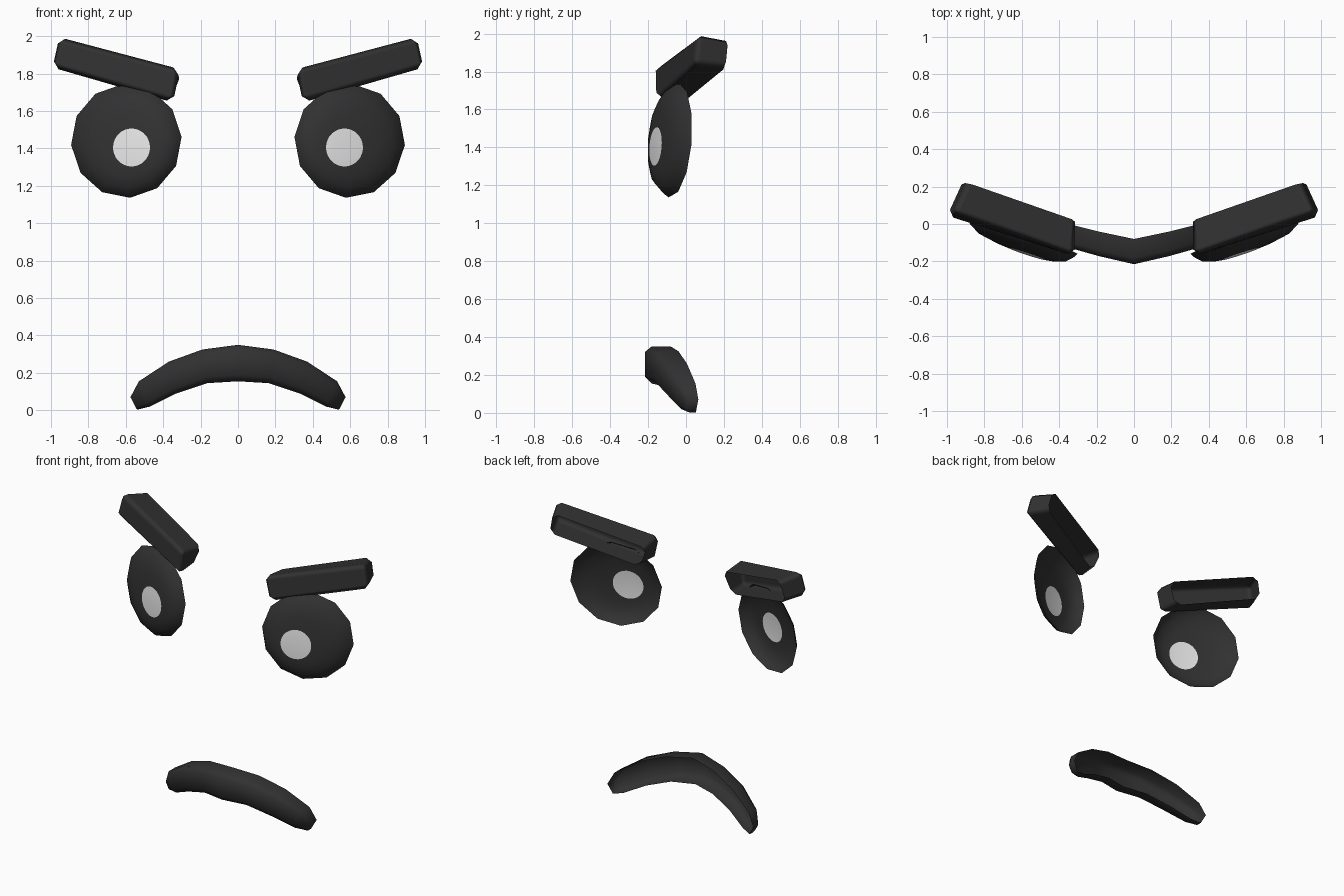
import bpy, math
from mathutils import Vector

if "Cube" in bpy.data.objects:
    bpy.data.objects.remove(bpy.data.objects["Cube"])


def material(name, value):
    m = bpy.data.materials.new(name)
    m.diffuse_color = (value, value, value, 1)
    m.use_nodes = True
    m.node_tree.nodes["Principled BSDF"].inputs["Base Color"].default_value = m.diffuse_color
    return m


BLACK = material("soft black", 0.031)
WHITE = material("pupil white", 0.8)


def part(name, verts, faces, mats, bevel=0):
    """Right-hand half, smooth shaded and mirrored across x = 0."""
    me = bpy.data.meshes.new(name)
    me.from_pydata([tuple(v) for v in verts], [], faces)
    for m in mats:
        me.materials.append(m)
    me.shade_smooth()
    ob = bpy.data.objects.new(name, me)
    bpy.context.collection.objects.link(ob)
    if bevel:
        b = ob.modifiers.new("Bevel", 'BEVEL')
        b.width, b.segments, b.limit_method = bevel, 1, 'ANGLE'
        b.harden_normals = True
    mir = ob.modifiers.new("Mirror", 'MIRROR')
    mir.merge_threshold = 0.001
    return ob


# Eyes: open-backed twelve-sided domes with a round pupil cut into the front
yaw = math.radians(18)
origin = Vector((0.597, -0.065, 1.44))
u = Vector((math.cos(yaw), math.sin(yaw), 0))
v = Vector((0, 0.065, 1)).normalized()
n = v.cross(u).normalized()
if n.y > 0:
    n = -n
SEG = 24
profile = [(0.305, 0), (0.285, 0.025), (0.24, 0.057), (0.17, 0.072), (0.102, 0.08)]
verts, faces = [], []
for r, d in profile:
    f = (0.305 - r) / (0.305 - 0.102)
    for i in range(SEG):
        a = math.radians(-4) + math.tau * i / SEG
        flat = math.cos(math.pi / 12) if i % 2 else 1.0
        rr = r * (flat + (1 - flat) * f)
        x = rr * math.cos(a) * 1.02 - 0.055 * f
        z = rr * math.sin(a) - 0.04 * f
        verts.append(origin + u * x + v * z + n * d)
for k in range(len(profile) - 1):
    for i in range(SEG):
        j = (i + 1) % SEG
        faces.append((k * SEG + i, k * SEG + j, (k + 1) * SEG + j, (k + 1) * SEG + i))
last = (len(profile) - 1) * SEG
faces.append(tuple(range(last, last + SEG)))
eye = part("eyes", verts, faces, [BLACK, WHITE])
eye.data.polygons[len(faces) - 1].material_index = 1

# Eyebrows: slanted bevelled boxes, open at the back
inner = [(0.315, -0.172, 1.83), (0.34, -0.165, 1.645), (0.365, 0.0, 1.65), (0.302, 0.015, 1.80)]
outer = [(0.97, 0.06, 2.0), (1.005, 0.04, 1.835), (0.93, 0.208, 1.82), (0.895, 0.222, 1.97)]
part("eyebrows", inner + outer,
     [(0, 1, 5, 4),      # front
      (0, 4, 7, 3),      # top
      (1, 2, 6, 5),      # bottom
      (0, 3, 2, 1),      # inner end
      (4, 5, 6, 7)],     # outer end
     [BLACK], bevel=0.034)

# Mouth: curved frowning band, open at the back
# stations: top x, top z, bottom x, bottom z, front y, back y
stations = [(0, .35, 0, .155, -.215, -.08),
            (.19, .325, .165, .145, -.172, -.04),
            (.37, .26, .33, .09, -.122, .005),
            (.53, .155, .47, .02, -.05, .05),
            (.575, .07, .54, .003, 0.0, .065)]
section = [(0, 1), (0, 0.25), (0.14, 0), (0.82, 0), (1, 0.25), (1, 0.8)]
verts, faces = [], []
S = len(section)
for tx, tz, bx, bz, fy, by in stations:
    for t, d in section:
        verts.append((tx + (bx - tx) * t, fy + (by - fy) * d, tz + (bz - tz) * t))
for k in range(len(stations) - 1):
    for i in range(S - 1):
        a = k * S + i
        faces.append((a, a + 1, a + S + 1, a + S))
end = (len(stations) - 1) * S
faces.append(tuple(range(end, end + S)))
part("mouth", verts, faces, [BLACK])
